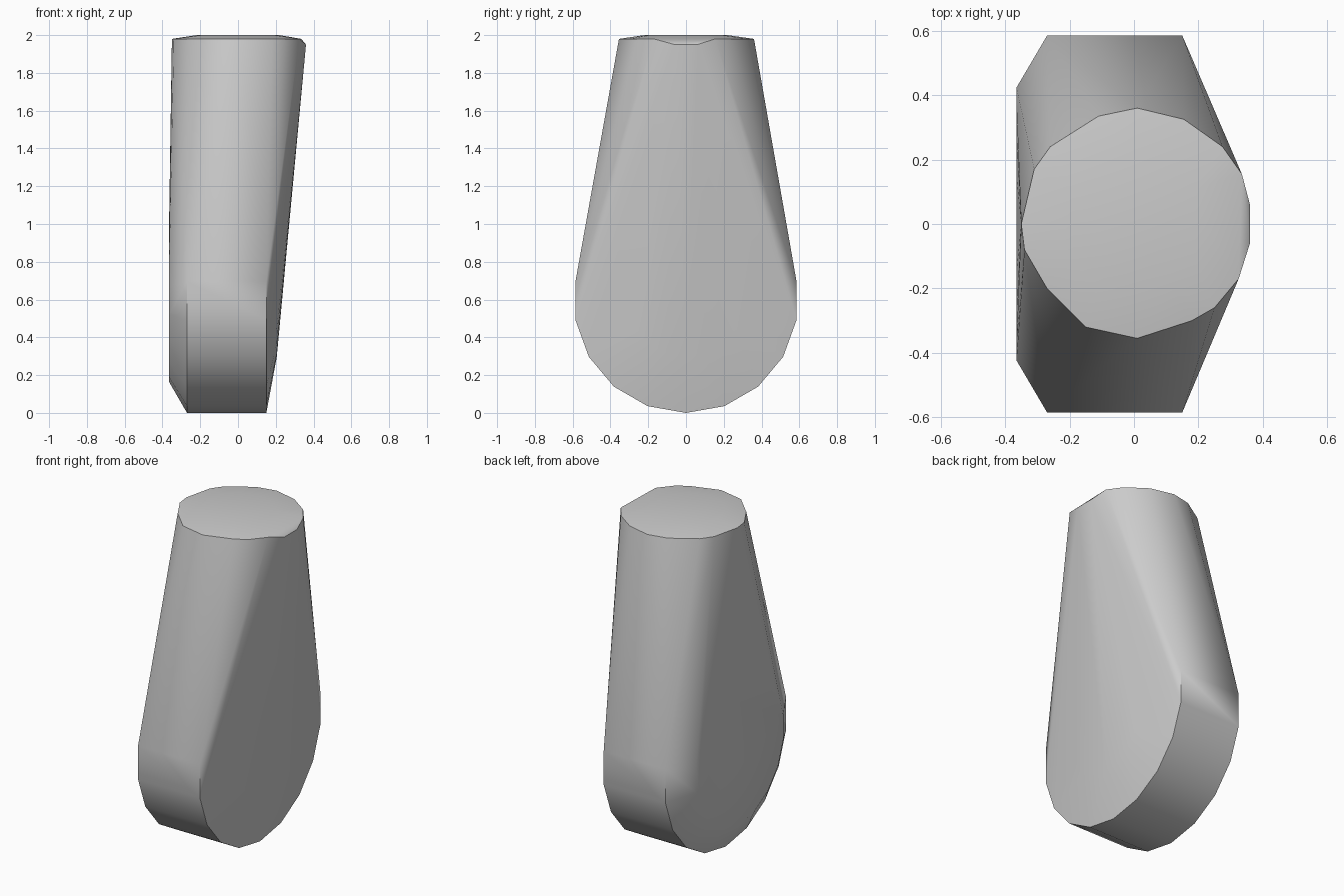
import bpy
import bmesh
from math import sin, cos, pi, radians

cube = bpy.data.objects.get("Cube")
if cube:
    bpy.data.objects.remove(cube, do_unlink=True)

grey = bpy.data.materials.new("plain grey")
grey.use_nodes = True
COLOUR = (0.6, 0.6, 0.6, 1)
grey.diffuse_color = COLOUR
grey.node_tree.nodes["Principled BSDF"].inputs["Base Color"].default_value = COLOUR

bm = bmesh.new()
SIDES = 18
HUB_Z = 0.594


def hub_disc(x, radius):
    """Upright disc facing sideways, around the lower hub."""
    for i in range(SIDES):
        a = 2 * pi * i / SIDES - pi / 2
        bm.verts.new((x, radius * cos(a), HUB_Z + radius * sin(a)))


# Lower hub: two wide rims, each with a smaller raised disc outside it
hub_disc(-0.365, 0.43)
hub_disc(-0.27, 0.594)
hub_disc(0.15, 0.594)
hub_disc(0.205, 0.3)

# Upper end: slightly uneven round rim
rim = [(-0.35, 0), (-0.31, 0.17), (-0.26, 0.24), (-0.11, 0.335), (0.01, 0.36),
       (0.155, 0.325), (0.275, 0.24), (0.335, 0.155), (0.325, -0.17),
       (0.25, -0.26), (0.18, -0.3), (0.01, -0.355), (-0.15, -0.32),
       (-0.27, -0.2), (-0.34, -0.08)]
for x, y in rim:
    bm.verts.new((x, y, 1.98))
# Shallow crown and the lowered edge on one side
for i in range(12):
    a = 2 * pi * i / 12
    bm.verts.new((0.22 * cos(a), 0.22 * sin(a), 2.0))
for y in (-0.06, 0.06):
    bm.verts.new((0.36, y, 1.95))

# One tight skin around both ends
result = bmesh.ops.convex_hull(bm, input=bm.verts[:])
loose = {g for g in result["geom_interior"] + result["geom_unused"]
         if isinstance(g, bmesh.types.BMVert)}
bmesh.ops.delete(bm, geom=list(loose), context='VERTS')
bmesh.ops.dissolve_limit(bm, angle_limit=radians(0.5), verts=bm.verts[:], edges=bm.edges[:])
bmesh.ops.recalc_face_normals(bm, faces=bm.faces[:])

mesh = bpy.data.meshes.new("tapered_link")
bm.to_mesh(mesh)
bm.free()
mesh.materials.append(grey)
link = bpy.data.objects.new("tapered_link", mesh)
bpy.context.collection.objects.link(link)

bpy.ops.object.select_all(action='DESELECT')
link.select_set(True)
bpy.context.view_layer.objects.active = link
bpy.ops.object.shade_smooth_by_angle(angle=radians(40))
